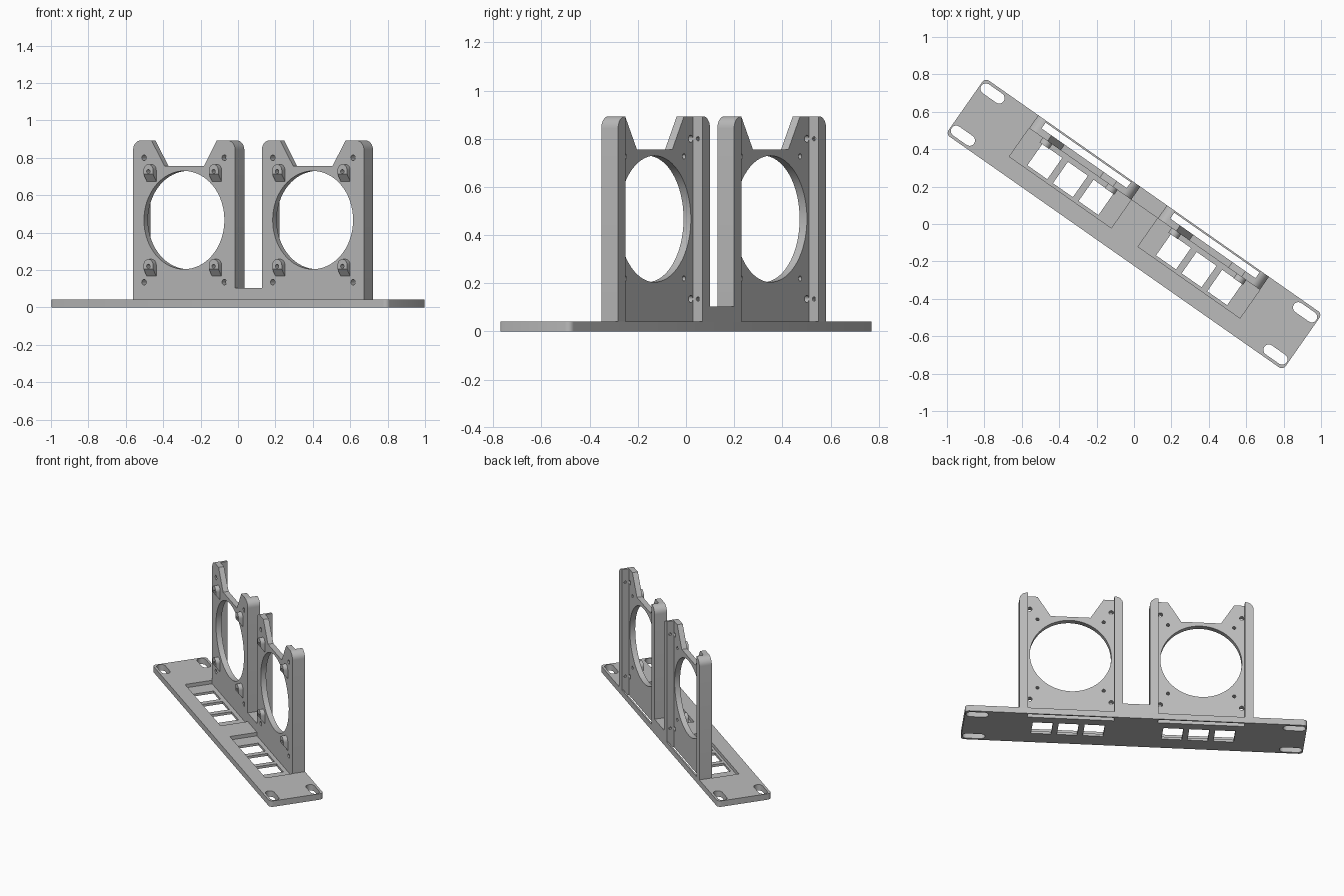
import bpy, bmesh, math
from mathutils import Matrix, Vector

if "Cube" in bpy.data.objects:
    bpy.data.objects.remove(bpy.data.objects["Cube"])

TURN = Matrix.Rotation(math.radians(-35), 4, 'Z')   # whole panel sits at an angle
gray = bpy.data.materials.new("gray_plastic")
gray.diffuse_color = (0.5, 0.5, 0.5, 1)
gray.use_nodes = True
gray.node_tree.nodes["Principled BSDF"].inputs["Base Color"].default_value = gray.diffuse_color

HALF_L, HALF_W, BASE_T = 1.1, 0.183, 0.042
FRONT, BACK, INNER = 0.098, 0.183, 0.135    # upright depth range and rear of its web plate
BAY, BAY_HALF, WALL = 0.42, 0.333, 0.055    # bay centre, half width, side flange thickness
FLOOR = 0.017


def arc(cx, cy, r, a0, a1, n=8):
    return [(cx + r * math.cos(math.radians(a0 + (a1 - a0) * i / n)),
             cy + r * math.sin(math.radians(a0 + (a1 - a0) * i / n))) for i in range(n + 1)]


def loft(bm, ring_a, ring_b):
    """Closed solid between two matching rings of 3D points."""
    a = [bm.verts.new(p) for p in ring_a]
    b = [bm.verts.new(p) for p in ring_b]
    bm.faces.new(a)
    bm.faces.new(b)
    for i in range(len(a)):
        j = (i + 1) % len(a)
        bm.faces.new((a[i], a[j], b[j], b[i]))


def prism(bm, pts, lo, hi, axis):
    """Extrude a 2D outline along an axis."""
    put = {'X': lambda p, d: (d, p[0], p[1]),
           'Y': lambda p, d: (p[0], d, p[1]),
           'Z': lambda p, d: (p[0], p[1], d)}[axis]
    loft(bm, [put(p, lo) for p in pts], [put(p, hi) for p in pts])


def box(bm, x0, x1, y0, y1, z0, z1):
    prism(bm, [(x0, y0), (x1, y0), (x1, y1), (x0, y1)], z0, z1, 'Z')


def circle(cx, cy, r, n=24):
    return arc(cx, cy, r, 0, 360, n)[:-1]


def make(name, bm):
    bmesh.ops.recalc_face_normals(bm, faces=bm.faces)
    me = bpy.data.meshes.new(name)
    bm.to_mesh(me)
    bm.free()
    me.materials.append(gray)
    ob = bpy.data.objects.new(name, me)
    bpy.context.collection.objects.link(ob)
    return ob


def cut(ob, cutters):
    """Subtract each solid in turn and bake the result."""
    for c in cutters:
        helper = make("cutter", c)
        mod = ob.modifiers.new("cut", 'BOOLEAN')
        mod.operation, mod.solver, mod.object = 'DIFFERENCE', 'EXACT', helper
        bpy.context.view_layer.objects.active = ob
        bpy.ops.object.modifier_apply(modifier=mod.name)
        bpy.data.objects.remove(helper)


def finish(ob):
    ob.data.transform(TURN)
    bpy.ops.object.select_all(action='DESELECT')
    ob.select_set(True)
    bpy.context.view_layer.objects.active = ob
    bpy.ops.object.shade_smooth_by_angle(angle=math.radians(30))


# Base panel with rounded corners
r = 0.025
outline = []
for sx, sy, a in ((1, 1, 0), (-1, 1, 90), (-1, -1, 180), (1, -1, 270)):
    outline += arc(sx * (HALF_L - r), sy * (HALF_W - r), r, a, a + 90, 5)
bm = bmesh.new()
prism(bm, outline, 0, BASE_T, 'Z')
base = make("base_panel", bm)

# Recesses, then mounting slots, socket windows and rear cable slots
recess, through = bmesh.new(), bmesh.new()
for s in (-1, 1):
    c = s * BAY
    box(recess, c - BAY_HALF, c + BAY_HALF, -0.087, FRONT, FLOOR, 0.1)
    for k in (-1, 0, 1):
        w = c + 0.005 + k * 0.167
        box(through, w - 0.065, w + 0.065, -0.07, 0.07, -0.1, 0.1)
    box(through, c - BAY_HALF + WALL, c + BAY_HALF - WALL, INNER, 0.173, -0.1, 0.1)
    for y in (-0.138, 0.138):
        slot = arc(s * 1.02 + 0.044, y, 0.029, -90, 90) + arc(s * 1.02 - 0.044, y, 0.029, 90, 270)
        prism(through, slot, -0.1, 0.1, 'Z')
for b in (recess, through):
    bmesh.ops.recalc_face_normals(b, faces=b.faces)
cut(base, [recess, through])
finish(base)

# Low wall joining the two uprights
bm = bmesh.new()
box(bm, -BAY + BAY_HALF, BAY - BAY_HALF, FRONT, BACK, BASE_T, 0.103)
finish(make("joining_wall", bm))

TOP, NOTCH, R = 0.893, 0.755, 0.05
for s, side in ((-1, "left"), (1, "right")):
    c = s * BAY
    # Upright: notched outline with rounded shoulders
    pts = [(c - BAY_HALF, BASE_T), (c + BAY_HALF, BASE_T)]
    pts += arc(c + BAY_HALF - R, TOP - R, R, 0, 90)
    pts += [(c + 0.213, TOP), (c + 0.128, NOTCH), (c - 0.128, NOTCH), (c - 0.213, TOP)]
    pts += arc(c - BAY_HALF + R, TOP - R, R, 90, 180)
    bm = bmesh.new()
    prism(bm, pts, FRONT, BACK, 'Y')
    upright = make(side + "_upright", bm)

    # Rear channel, fan opening and screw holes
    channel, holes = bmesh.new(), bmesh.new()
    inner = BAY_HALF - WALL
    box(channel, c - inner, c + inner, INNER, 0.3, 0, 1)
    prism(holes, circle(c, 0.467, 0.2625, 64), 0, 0.3, 'Y')
    for m in (-1, 1):
        for z in (0.135, 0.8):
            prism(holes, circle(c + m * 0.262, z, 0.015, 16), 0, 0.3, 'Y')
            x = c + m * inner
            prism(holes, circle(0.16, z, 0.009, 12), x - 0.015, x + 0.015, 'X')
        for z in (0.22, 0.727):
            prism(holes, circle(c + m * 0.213, z, 0.011, 16), 0, 0.3, 'Y')
    cut(upright, [channel, holes])
    finish(upright)

    # Arched screw bosses with sloped undersides
    bm, holes = bmesh.new(), bmesh.new()
    for m in (-1, 1):
        for z in (0.22, 0.727):
            x = c + m * 0.213
            arch = arc(x, z + 0.007, 0.031, 0, 180, 12)
            rings = []
            for y, drop in ((FRONT, 0.053), (FRONT - 0.03, 0.015)):
                ring = arch + [(x - 0.031, z - drop), (x + 0.031, z - drop)]
                rings.append([(p[0], y, p[1]) for p in ring])
            loft(bm, *rings)
            prism(holes, circle(x, z, 0.011, 16), 0, 0.3, 'Y')
    bosses = make(side + "_screw_bosses", bm)
    cut(bosses, [holes])
    finish(bosses)
